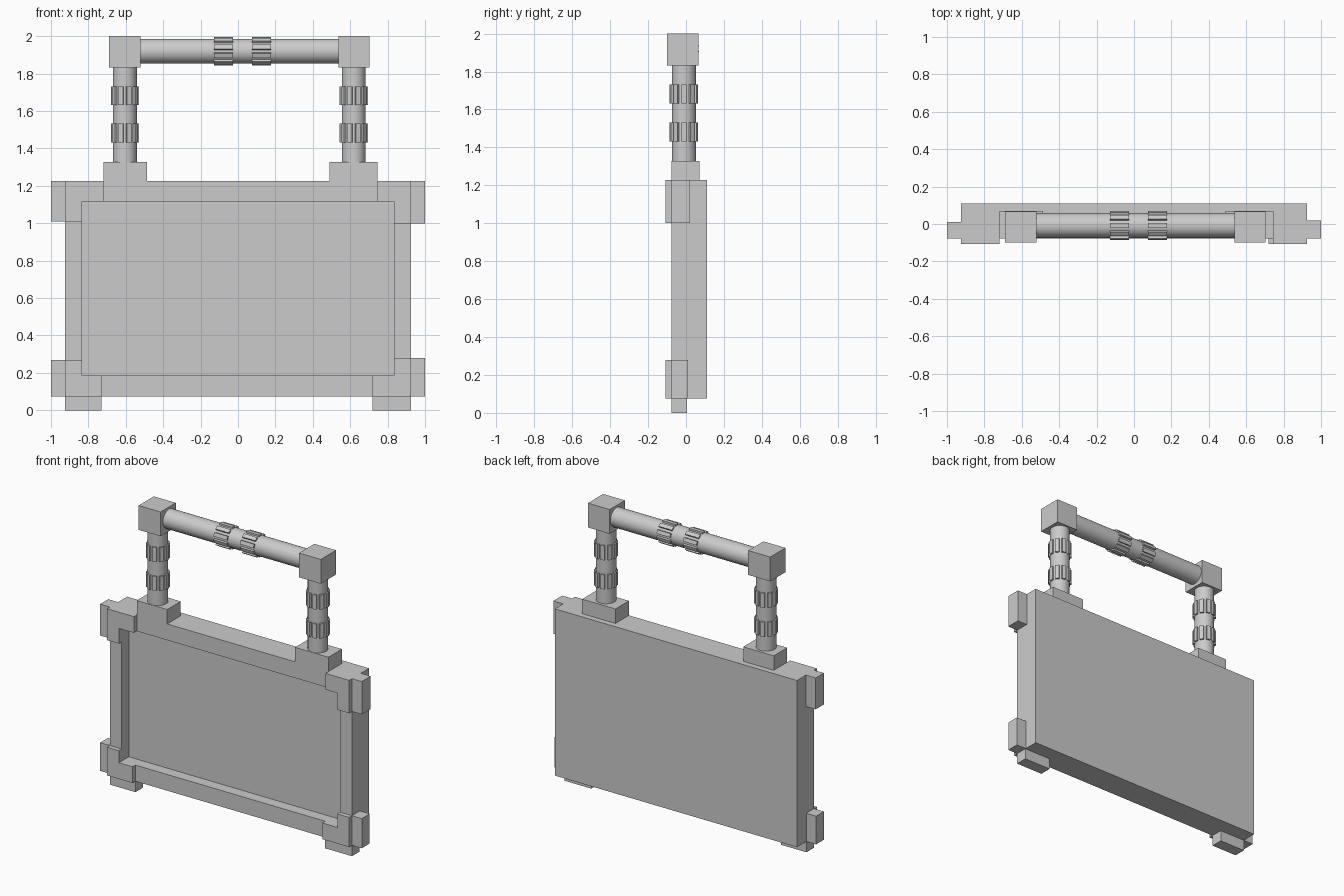
import bpy, bmesh, math
from mathutils import Matrix, Vector

if "Cube" in bpy.data.objects:
    bpy.data.objects.remove(bpy.data.objects["Cube"])


def make_object(name, bm, smooth=False):
    bmesh.ops.recalc_face_normals(bm, faces=bm.faces[:])
    mesh = bpy.data.meshes.new(name)
    bm.to_mesh(mesh)
    bm.free()
    obj = bpy.data.objects.new(name, mesh)
    bpy.context.collection.objects.link(obj)
    if smooth:
        bpy.ops.object.select_all(action='DESELECT')
        obj.select_set(True)
        bpy.context.view_layer.objects.active = obj
        bpy.ops.object.shade_smooth_by_angle(angle=math.radians(35))
    return obj


def add_box(bm, lo, hi, xform=Matrix()):
    lo, hi = Vector(lo), Vector(hi)
    size = Matrix.Diagonal((*(hi - lo), 1))
    return bmesh.ops.create_cube(
        bm, size=1, matrix=xform @ Matrix.Translation((lo + hi) / 2) @ size)


def box(name, x, y, z):
    bm = bmesh.new()
    add_box(bm, (min(x), y[0], z[0]), (max(x), y[1], z[1]))
    return make_object(name, bm)


def plate(name, outline, y0, y1):
    """Extrude an x/z outline from y0 to y1."""
    bm = bmesh.new()
    face = bm.faces.new([bm.verts.new((x, y0, z)) for x, z in outline])
    out = bmesh.ops.extrude_face_region(bm, geom=[face], use_keep_orig=True)
    moved = [v for v in out["geom"] if isinstance(v, bmesh.types.BMVert)]
    bmesh.ops.translate(bm, verts=moved, vec=(0, y1 - y0, 0))
    return make_object(name, bm)


def ribbed_rod(name, base, length, radius, bands, rotation=Matrix(), ribs=10):
    """Round rod along local z with bands of raised grip ribs."""
    xform = Matrix.Translation(base) @ rotation
    bm = bmesh.new()
    bmesh.ops.create_cone(
        bm, cap_ends=True, segments=32, radius1=radius, radius2=radius,
        depth=length, matrix=xform @ Matrix.Translation((0, 0, length / 2)))
    make_object(name, bm, smooth=True)
    bm = bmesh.new()
    for lo, hi in bands:
        for i in range(ribs):
            turn = Matrix.Rotation(math.tau * i / ribs, 4, 'Z')
            add_box(bm, (radius - 0.015, -0.013, lo),
                    (radius + 0.011, 0.013, hi), xform @ turn)
    make_object(name + "_grip_ribs", bm)


FRONT, BACK, FLOOR = -0.077, 0.11, 0.0
OX, Z0, Z1 = 0.925, 0.075, 1.227        # outer slab
IX, IZ0, IZ1 = 0.835, 0.187, 1.115      # recess opening

# Slab with recessed front panel
bm = bmesh.new()
add_box(bm, (-OX, FRONT, Z0), (OX, BACK, Z1))
bm.faces.ensure_lookup_table()
front = min(bm.faces, key=lambda f: f.calc_center_median().y)
inner = bmesh.ops.inset_individual(bm, faces=[front], thickness=0.05)
for v in front.verts:
    v.co.x = math.copysign(IX, v.co.x)
    v.co.z = IZ1 if v.co.z > 0.65 else IZ0
out = bmesh.ops.extrude_face_region(bm, geom=[front])
bmesh.ops.translate(bm, vec=(0, FLOOR - FRONT, 0),
                    verts=[v for v in out["geom"] if isinstance(v, bmesh.types.BMVert)])
if front.is_valid:
    bmesh.ops.delete(bm, geom=[front], context='FACES_ONLY')
make_object("slab_frame", bm)

# Corner guards: L-shaped front plate plus side ear
# (side, top?, inner x of plate, end z of plate, back y of ear)
corners = [(-1, True, 0.72, 1.01, 0.012), (1, True, 0.745, 1.0, 0.02),
           (-1, False, 0.73, 0.27, 0.007), (1, False, 0.72, 0.28, 0.01)]
for s, top, xin, zend, ear_back in corners:
    zo, zi = (Z1, IZ1) if top else (Z0, IZ0)
    tag = ("top_" if top else "bottom_") + ("left" if s < 0 else "right")
    plate("corner_plate_" + tag,
          [(s * OX, zo), (s * xin, zo), (s * xin, zi),
           (s * IX, zi), (s * IX, zend), (s * OX, zend)], -0.108, FRONT)
    box("corner_ear_" + tag, (s * OX, s * 1.0), (FRONT, ear_back),
        sorted((zo, zend)))
    if not top:
        box("foot_" + tag, (s * OX, s * xin), (FRONT, 0.006), (0, Z0))

# Handle mounts, posts and corner blocks
post_bands = [(0.105, 0.205), (0.305, 0.405)]
for tag, mount_x, post_x, block_x in (
        ("left", (-0.72, -0.487), -0.605, (-0.69, -0.522)),
        ("right", (0.49, 0.745), 0.619, (0.537, 0.703))):
    box("handle_mount_" + tag, mount_x, (FRONT, 0.07), (Z1, 1.327))
    ribbed_rod("handle_post_" + tag, (post_x, -0.011, 1.327), 0.505, 0.064,
               post_bands)
    box("handle_block_" + tag, block_x, (-0.1, 0.066), (1.832, 2.0))

# Horizontal handle bar
ribbed_rod("handle_bar", (-0.522, -0.008, 1.92), 1.059, 0.066,
           [(0.394, 0.496), (0.597, 0.699)],
           Matrix.Rotation(math.pi / 2, 4, 'Y'))
